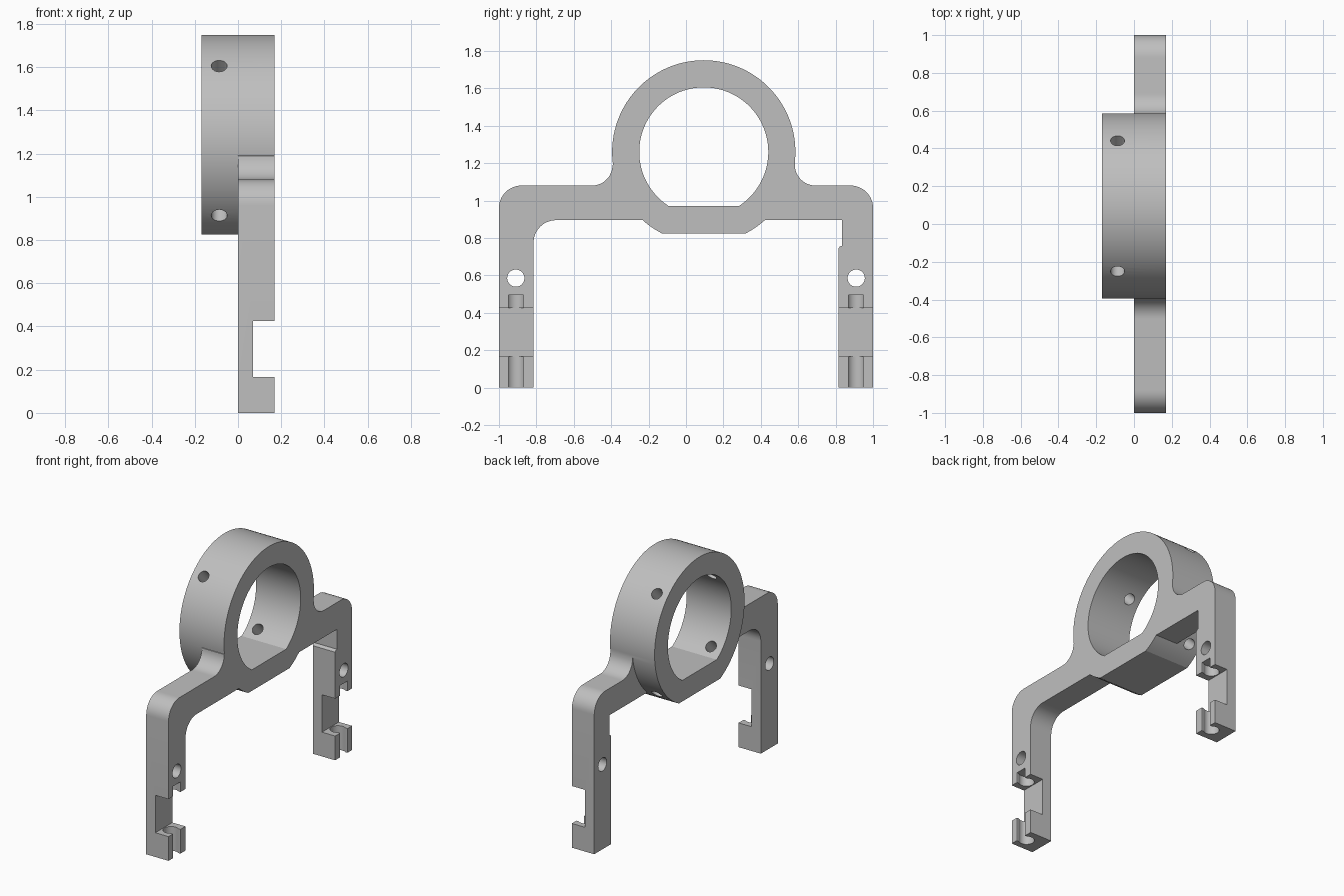
import bpy, bmesh, math
from mathutils import Matrix, Vector

if "Cube" in bpy.data.objects:
    bpy.data.objects.remove(bpy.data.objects["Cube"])

grey = bpy.data.materials.new("plain grey")
grey.use_nodes = True
colour = (0.52, 0.52, 0.52, 1)
grey.diffuse_color = colour
grey.node_tree.nodes["Principled BSDF"].inputs["Base Color"].default_value = colour

RING_Y, RING_Z = 0.095, 1.26
HALF = 0.17        # half the ring depth
LEG_Y = 0.91       # centre of each leg


def arc(cy, cz, r, start, end, n=12):
    angles = [math.radians(start + (end - start) * i / n) for i in range(n + 1)]
    return [(cy + r * math.cos(a), cz + r * math.sin(a)) for a in angles]


def prism(name, outline, low, high, axis="X"):
    """Extrude an outline: (y, z) along X, or (x, y) along Z."""
    def place(p, d):
        return (d, *p) if axis == "X" else (*p, d)
    bm = bmesh.new()
    face = bm.faces.new([bm.verts.new(place(p, low)) for p in outline])
    grown = bmesh.ops.extrude_face_region(bm, geom=[face])["geom"]
    shift = Vector(place((0, 0), high - low))
    bmesh.ops.translate(bm, vec=shift, verts=[g for g in grown if isinstance(g, bmesh.types.BMVert)])
    bmesh.ops.recalc_face_normals(bm, faces=bm.faces)
    return make_object(name, bm)


def make_object(name, bm):
    mesh = bpy.data.meshes.new(name)
    bm.to_mesh(mesh)
    bm.free()
    mesh.materials.append(grey)
    obj = bpy.data.objects.new(name, mesh)
    bpy.context.collection.objects.link(obj)
    return obj


def combine(target, tool, operation):
    mod = target.modifiers.new("combine", "BOOLEAN")
    mod.operation, mod.solver, mod.object = operation, "EXACT", tool
    bpy.context.view_layer.objects.active = target
    bpy.ops.object.modifier_apply(modifier=mod.name)
    bpy.data.objects.remove(tool)


def flat_circle(r, flat_z):
    """Circle with its lower side cut off level at flat_z."""
    dip = math.degrees(math.asin((RING_Z - flat_z) / r))
    return arc(RING_Y, RING_Z, r, -dip, 180 + dip, 96)


# Bridge with two legs, filleted up into the ring
outline = (
    [(-1, 0)] + arc(-0.88, 0.96, 0.12, 180, 90)
    + arc(-0.503, 1.19, 0.11, -90, 0) + [(-0.3, 1.24), (0.49, 1.24)]
    + [(0.58, 1.24)] + arc(0.692, 1.19, 0.11, 180, 270)
    + arc(0.88, 0.96, 0.12, 90, 0) + [(1, 0), (0.815, 0), (0.815, 0.745)]
    + arc(0.835, 0.738, 0.02, 150, 90, 4) + [(0.835, 0.895)]
    + arc(-0.695, 0.775, 0.12, 90, 180) + [(-0.815, 0)]
)
bracket = prism("clamp_bracket", outline, 0, HALF)

# Ring with a flattened bottom, and its bore
combine(bracket, prism("ring", flat_circle(0.49, 0.825), -HALF, HALF), "UNION")
combine(bracket, prism("bore", flat_circle(0.345, 0.97), -0.3, 0.3), "DIFFERENCE")

# Four radial screw holes
for angle in (45, 135, 225, 315):
    a = math.radians(angle)
    direction = Vector((0, math.cos(a), math.sin(a)))
    centre = Vector((-0.087, RING_Y, RING_Z)) + direction * 0.42
    bm = bmesh.new()
    turn = Vector((0, 0, 1)).rotation_difference(direction).to_matrix().to_4x4()
    bmesh.ops.create_cone(bm, cap_ends=True, segments=32, radius1=0.037, radius2=0.037,
                          depth=0.3, matrix=Matrix.Translation(centre) @ turn)
    combine(bracket, make_object("screw_hole", bm), "DIFFERENCE")

# Leg details: cross hole, notch and keyhole groove
for y in (-LEG_Y, LEG_Y):
    hole = arc(y, 0.585, 0.046, 0, 360, 40)[:-1]
    combine(bracket, prism("cross_hole", hole, -0.1, 0.3), "DIFFERENCE")
    notch = [(y - 0.15, 0.167), (y + 0.15, 0.167), (y + 0.15, 0.425), (y - 0.15, 0.425)]
    combine(bracket, prism("notch", notch, 0.07, 0.3), "DIFFERENCE")
    keyhole = arc(0.125, y, 0.05, 53, 307, 30) + [(0.3, y - 0.04), (0.3, y + 0.04)]
    combine(bracket, prism("groove", keyhole, -0.1, 0.495, "Z"), "DIFFERENCE")

bpy.ops.object.select_all(action="DESELECT")
bracket.select_set(True)
bpy.context.view_layer.objects.active = bracket
bpy.ops.object.shade_smooth_by_angle(angle=math.radians(25))
